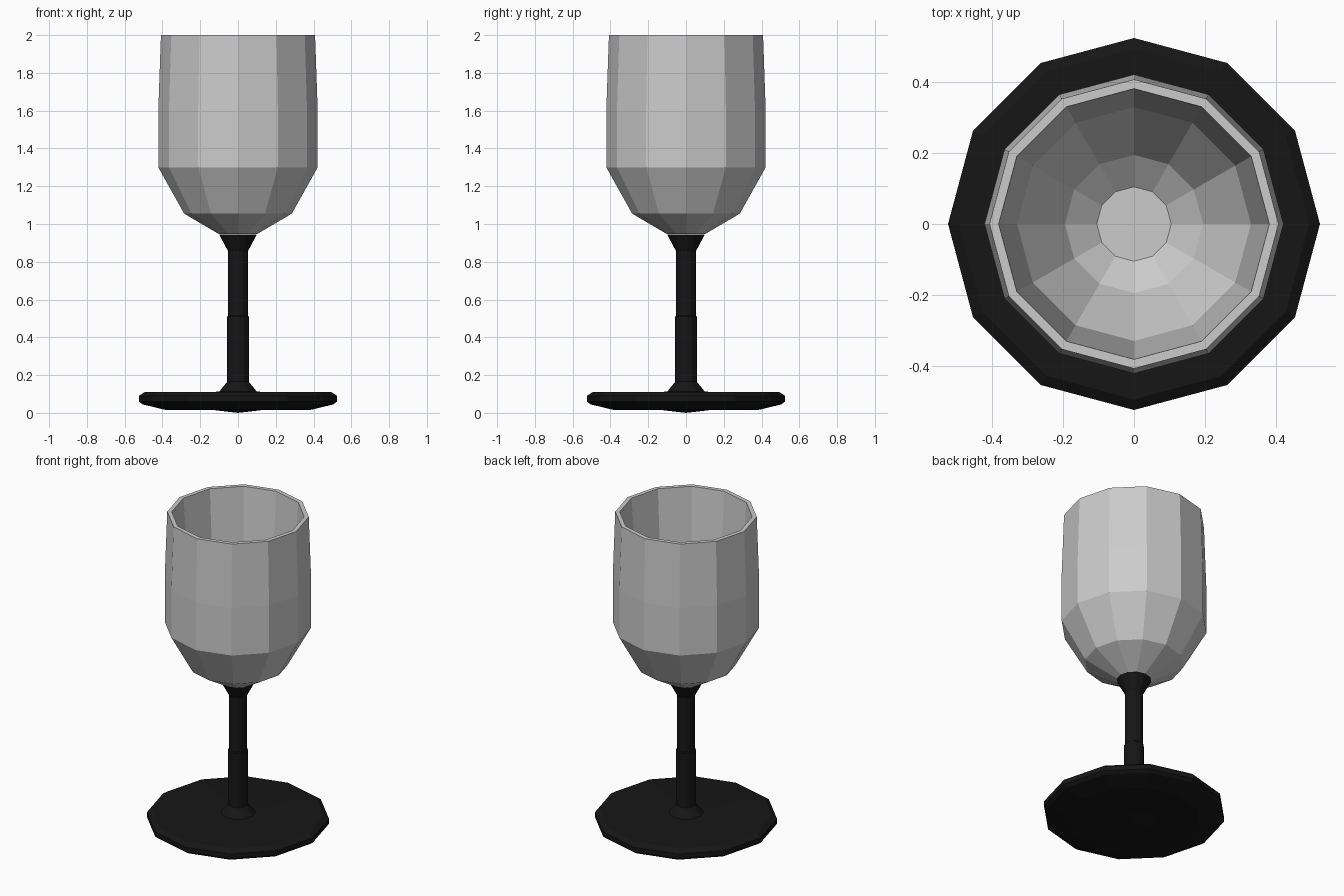
import bpy, bmesh
from math import cos, sin, pi

if "Cube" in bpy.data.objects:
    bpy.data.objects.remove(bpy.data.objects["Cube"])

SIDES = 12


def lathe(name, profile, color=None):
    """Revolve an (r, z) profile around z; r = 0 gives a pole."""
    bm = bmesh.new()
    rings = []
    for r, z in profile:
        if r == 0:
            rings.append([bm.verts.new((0, 0, z))] * SIDES)
        else:
            rings.append([bm.verts.new((r * cos(2 * pi * i / SIDES), r * sin(2 * pi * i / SIDES), z))
                          for i in range(SIDES)])
    for a, b in zip(rings, rings[1:]):
        for i in range(SIDES):
            j = (i + 1) % SIDES
            bm.faces.new(list(dict.fromkeys((a[i], a[j], b[j], b[i]))))
    bmesh.ops.recalc_face_normals(bm, faces=bm.faces)
    mesh = bpy.data.meshes.new(name)
    bm.to_mesh(mesh)
    bm.free()
    obj = bpy.data.objects.new(name, mesh)
    bpy.context.collection.objects.link(obj)
    if color:
        mat = bpy.data.materials.new(name + "_black")
        mat.diffuse_color = color
        mat.use_nodes = True
        mat.node_tree.nodes["Principled BSDF"].inputs["Base Color"].default_value = mat.diffuse_color
        mesh.materials.append(mat)
    return obj


# Black foot and stem, flaring where it meets the bowl
lathe("foot_and_stem", [
    (0, 0), (0.12, 0.014), (0.385, 0.016), (0.505, 0.045), (0.525, 0.06),
    (0.525, 0.09), (0.495, 0.11), (0.10, 0.112), (0.057, 0.165),
    (0.057, 0.51), (0.052, 0.515), (0.052, 0.855), (0.10, 0.945), (0, 0.945),
], (0.008, 0.008, 0.008, 1))

# Grey bowl with an outer wall, flat rim and inner wall
lathe("bowl", [
    (0, 0.946), (0.10, 0.946), (0.285, 1.055), (0.422, 1.30), (0.422, 1.60),
    (0.408, 2.0), (0.382, 2.0), (0.33, 1.31), (0.195, 1.09), (0.105, 1.02), (0, 1.02),
])
